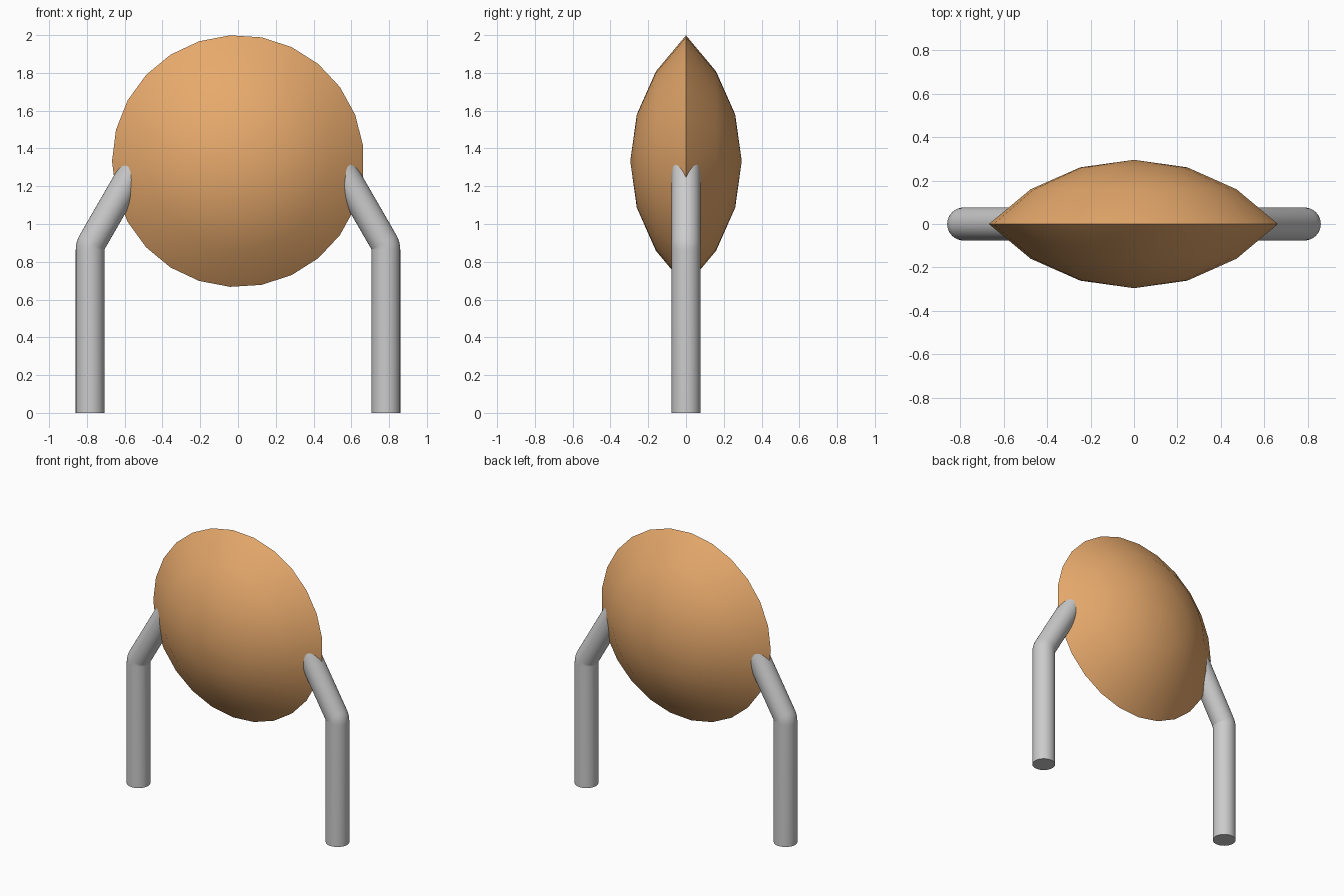
import bpy, bmesh
from math import sin, cos, pi, radians, asin, sqrt

if "Cube" in bpy.data.objects:
    bpy.data.objects.remove(bpy.data.objects["Cube"])

DISC_R, DISC_Z, HALF_T = 0.667, 1.333, 0.295
LEG_X, LEG_R = 0.783, 0.076


def finish(name, bm, color=None):
    bmesh.ops.recalc_face_normals(bm, faces=bm.faces)
    mesh = bpy.data.meshes.new(name)
    bm.to_mesh(mesh)
    bm.free()
    obj = bpy.data.objects.new(name, mesh)
    bpy.context.collection.objects.link(obj)
    if color:
        mat = bpy.data.materials.new(name)
        mat.diffuse_color = color
        mat.use_nodes = True
        mat.node_tree.nodes["Principled BSDF"].inputs["Base Color"].default_value = mat.diffuse_color
        mesh.materials.append(mat)
    bpy.ops.object.select_all(action='DESELECT')
    obj.select_set(True)
    bpy.context.view_layer.objects.active = obj
    bpy.ops.object.shade_smooth_by_angle(angle=radians(32))
    return obj


def bridge(bm, a, b):
    for i in range(len(a)):
        j = (i + 1) % len(a)
        bm.faces.new((a[i], a[j], b[j], b[i]))


# Lens-shaped body: two spherical caps meeting at a sharp rim
def lens_body(sides=25, steps=3):
    bm = bmesh.new()
    ball = (DISC_R ** 2 + HALF_T ** 2) / (2 * HALF_T)
    edge = asin(DISC_R / ball)

    def ring(r, y):
        return [bm.verts.new((-r * cos(2 * pi * i / sides), y,
                              DISC_Z + r * sin(2 * pi * i / sides)))
                for i in range(sides)]

    rim = ring(DISC_R, 0)
    for side in (-1, 1):
        last = rim
        for k in range(steps - 1, 0, -1):
            a = edge * k / steps
            y = ball * cos(a) - (ball - HALF_T)
            new = ring(ball * sin(a), side * y)
            bridge(bm, last, new)
            last = new
        pole = bm.verts.new((0, side * HALF_T, DISC_Z))
        for i in range(sides):
            bm.faces.new((last[i], last[(i + 1) % sides], pole))
    return finish("lens_body", bm, (0.8, 0.4, 0.15, 1))


# Bent tube leg: upright, tight bend, then leaning 30 degrees into the body
def leg(name, side, sides=32, bends=5):
    bm = bmesh.new()
    bend_r, lean = 0.08, radians(30)
    pivot_x, pivot_z = LEG_X - bend_r, 0.864
    path = [(LEG_X, 0, 0)]
    for k in range(bends + 1):
        a = lean * k / bends
        path.append((pivot_x + bend_r * cos(a), pivot_z + bend_r * sin(a), a))
    x, z, a = path[-1]
    path.append((x - 0.47 * sin(lean), z + 0.47 * cos(lean), lean))
    rings = []
    for x, z, a in path:
        rings.append([bm.verts.new((side * (x + LEG_R * cos(t) * cos(a)),
                                    LEG_R * sin(t),
                                    z + LEG_R * cos(t) * sin(a)))
                      for t in (2 * pi * i / sides for i in range(sides))])
    for r0, r1 in zip(rings, rings[1:]):
        bridge(bm, r0, r1)
    bm.faces.new(rings[0])
    bm.faces.new(rings[-1])
    return finish(name, bm)


lens_body()
leg("left_leg", -1)
leg("right_leg", 1)
